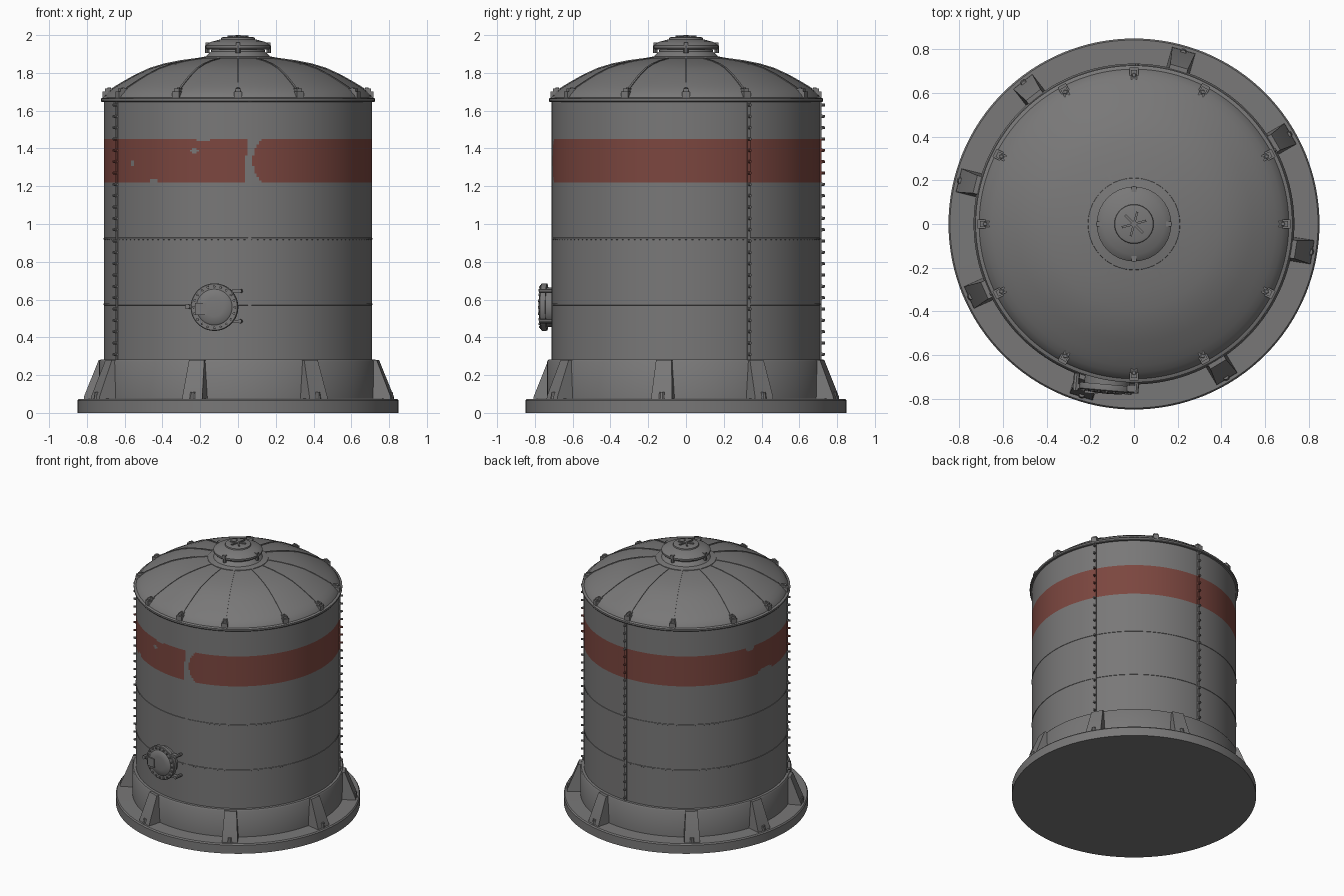
import bpy, bmesh, math
from mathutils import Matrix, Vector

if "Cube" in bpy.data.objects:
    bpy.data.objects.remove(bpy.data.objects["Cube"])


def material(name, rgb):
    m = bpy.data.materials.new(name)
    m.diffuse_color = (*rgb, 1)
    m.use_nodes = True
    m.node_tree.nodes["Principled BSDF"].inputs["Base Color"].default_value = m.diffuse_color
    return m


GREY = material("weathered grey", (0.19, 0.187, 0.187))
RED = material("faded red", (0.2, 0.062, 0.05))

BAND = (1.22, 1.45)
# worn patches in the band: angle, height, half angle, half height
CHIPS = [(251, 1.385, 1.7, 0.014), (231, 1.225, 2.5, 0.018), (255, 1.45, 3, 0.012),
         (218, 1.32, 0.8, 0.02), (164, 1.45, 3, 0.03), (176, 1.225, 6, 0.025)]


def is_red(p):
    if not BAND[0] < p.z < BAND[1] or math.hypot(p.x, p.y) < 0.69:
        return False
    a = math.degrees(math.atan2(p.y, p.x)) % 360
    t = (p.z - 1.335) / 0.115
    left = 274.2 if t > -0.2 else 272.8
    if t > -0.2 and t < 0.25:
        left = 273.2
    if left < a < 276.3 + 4 * t * t:
        return False
    return all(((a - c[0]) / c[2]) ** 2 + ((p.z - c[1]) / c[3]) ** 2 > 1 for c in CHIPS)


def finish(bm, name, matrix=None, painted=False, angle=35):
    if matrix:
        bm.transform(matrix)
    me = bpy.data.meshes.new(name)
    me.materials.append(GREY)
    if painted:
        me.materials.append(RED)
        for f in bm.faces:
            f.material_index = int(is_red(f.calc_center_median()))
    bm.to_mesh(me)
    bm.free()
    ob = bpy.data.objects.new(name, me)
    bpy.context.collection.objects.link(ob)
    bpy.ops.object.select_all(action='DESELECT')
    ob.select_set(True)
    bpy.context.view_layer.objects.active = ob
    bpy.ops.object.shade_smooth_by_angle(angle=math.radians(angle))
    return ob


def lathe(name, profile, segs=128, **kw):
    bm = bmesh.new()
    rings = [[bm.verts.new((r * math.cos(2 * math.pi * i / segs),
                            r * math.sin(2 * math.pi * i / segs), z))
              for i in range(segs)] for r, z in profile]
    for a, b in zip(rings, rings[1:]):
        for i in range(segs):
            j = (i + 1) % segs
            bm.faces.new((a[i], a[j], b[j], b[i]))
    bmesh.ops.remove_doubles(bm, verts=bm.verts, dist=1e-5)
    return finish(bm, name, **kw)


def polar(deg, r=0, z=0):
    return Matrix.Rotation(math.radians(deg), 4, 'Z') @ Matrix.Translation((r, 0, z))


def box(bm, m, size):
    bmesh.ops.create_cube(bm, size=1, matrix=m @ Matrix.Diagonal((*size, 1)))


def rod(bm, m, radius, depth, segs=8, tip=None):
    bmesh.ops.create_cone(bm, cap_ends=True, segments=segs, radius1=radius,
                          radius2=radius if tip is None else tip, depth=depth, matrix=m)


def strip(bm, deg, profile, half, proud):
    """Thin raised bar following an (r, z) profile at one angle."""
    rot = polar(deg)
    rows = []
    for i, (r, z) in enumerate(profile):
        p, q = profile[max(i - 1, 0)], profile[min(i + 1, len(profile) - 1)]
        n = Vector((q[1] - p[1], p[0] - q[0])).normalized()
        pts = [(n.x * k + r, y, n.y * k + z) for y, k in
               ((-half, -0.01), (-half, proud), (half, proud), (half, -0.01))]
        rows.append([bm.verts.new(rot @ Vector(c)) for c in pts])
    for a, b in zip(rows, rows[1:]):
        for i in range(3):
            bm.faces.new((a[i], a[i + 1], b[i + 1], b[i]))
    bm.faces.new(rows[0][::-1])
    bm.faces.new(rows[-1])


OUTWARD = Matrix.Rotation(math.pi / 2, 4, 'Y')

# foundation slab and plinth ring
lathe("base_slab", [(0, 0), (0.85, 0), (0.85, 0.065), (0.843, 0.074), (0.72, 0.076)])
lathe("plinth_ring", [(0.735, 0.07), (0.735, 0.272), (0.728, 0.282), (0.70, 0.284)])

# tank wall with fine rows where the red band is
rows = [0.27, 0.55, 0.9, BAND[0]]
rows += [BAND[0] + (BAND[1] - BAND[0]) * i / 24 for i in range(1, 25)] + [1.66]
lathe("tank_wall", [(0.71, z) for z in rows], segs=360, painted=True)

# horizontal weld lines
for i, z in enumerate((0.575, 0.922)):
    lathe(f"weld_ring_{i + 1}", [(0.709, z - 0.006), (0.7125, z - 0.004),
                                 (0.7125, z + 0.004), (0.709, z + 0.006)])

# vertical wall seams and their rivets
bm = bmesh.new()
for deg in (27.7, 89, 206, 275):
    strip(bm, deg, [(0.71, z) for z in (0.28, BAND[0], BAND[1], 1.652)], 0.009,
          0.004 if deg == 275 else 0.008)
finish(bm, "wall_seams", painted=True)
bm = bmesh.new()
for deg in (27.7, 89, 206):
    for i in range(23):
        rod(bm, polar(deg, 0.721, 0.31 + i * 0.06) @ OUTWARD, 0.010, 0.03, tip=0.007)
finish(bm, "seam_rivets", painted=True)

# top rim and domed roof
lathe("roof_rim", [(0.70, 1.645), (0.722, 1.647), (0.726, 1.652), (0.726, 1.664),
                   (0.72, 1.668), (0.69, 1.67)])
DOME = [(0.712, 1.664), (0.702, 1.682), (0.68, 1.704), (0.65, 1.726), (0.61, 1.750),
        (0.54, 1.789), (0.464, 1.824), (0.39, 1.846), (0.306, 1.863), (0.21, 1.876)]
lathe("domed_roof", DOME + [(0.13, 1.884)])

# roof seams and rim clips
bm, clips = bmesh.new(), bmesh.new()
for quarter in (0, 180):
    for a in (0, 27, 62.5, 90, 117.5, 153):
        deg = a + quarter
        strip(bm, deg, DOME[2:], 0.006, 0.004)
        box(clips, polar(deg, 0.692, 1.685), (0.05, 0.042, 0.035))
        box(clips, polar(deg, 0.682, 1.702), (0.045, 0.028, 0.03))
        rod(clips, polar(deg, 0.682, 1.715), 0.013, 0.016, tip=0.008)
finish(bm, "roof_seams")
finish(clips, "roof_clips")

# vent collar, neck and cap
lathe("vent_collar", [(0.212, 1.872), (0.21, 1.88), (0.17, 1.887), (0.158, 1.9),
                      (0.143, 1.912), (0.14, 1.93)], segs=64)
lathe("vent_cap", [(0.13, 1.922), (0.165, 1.925), (0.171, 1.932), (0.171, 1.945),
                   (0.162, 1.952), (0.14, 1.965), (0.09, 1.978), (0.088, 1.987),
                   (0.075, 1.991), (0, 1.992)], segs=64)
bm = bmesh.new()
for deg in range(0, 360, 90):
    box(bm, polar(deg, 0.15, 1.946), (0.045, 0.022, 0.03))
    rod(bm, polar(deg, 0.162, 1.925), 0.012, 0.04)
for deg in range(0, 360, 60):
    box(bm, polar(deg + 15, 0.03, 1.993), (0.055, 0.01, 0.012))
rod(bm, polar(0, 0, 1.993), 0.014, 0.014, 12)
finish(bm, "vent_lugs")

# sloped buttresses around the plinth, each with a foot bolt
bm, bolts = bmesh.new(), bmesh.new()
for deg in (-59, -9, 30, 74, 128, 166, 204, 253):
    rot = polar(deg)
    side = [(0.71, 0.07, 0.055), (0.828, 0.07, 0.055), (0.826, 0.088, 0.055),
            (0.75, 0.279, 0.042), (0.71, 0.279, 0.042)]
    lo, hi = [[bm.verts.new(rot @ Vector((r, s * w, z))) for r, z, w in side] for s in (-1, 1)]
    bm.faces.new(lo)
    bm.faces.new(hi[::-1])
    for i in range(5):
        j = (i + 1) % 5
        bm.faces.new((lo[j], lo[i], hi[i], hi[j]))
    rod(bolts, polar(deg, 0.815, 0.092), 0.02, 0.036, 10, tip=0.014)
bmesh.ops.recalc_face_normals(bm, faces=bm.faces)
finish(bm, "buttresses")
finish(bolts, "buttress_bolts")

# round access hatch: built along z, then turned to face the front
HATCH = (Matrix.Translation((-0.12, -0.70, 0.56)) @ Matrix.Rotation(math.radians(-5), 4, 'Z')
         @ Matrix.Rotation(math.pi / 2, 4, 'X'))
lathe("hatch_neck", [(0.105, -0.04), (0.105, 0.05)], segs=48, matrix=HATCH)
lathe("hatch_cover", [(0.1, 0.035), (0.124, 0.035), (0.126, 0.04), (0.126, 0.062),
                      (0.122, 0.066), (0.095, 0.066), (0.088, 0.072), (0.05, 0.077),
                      (0, 0.078)], segs=48, matrix=HATCH)
bm = bmesh.new()
for i in range(20):
    rod(bm, polar(i * 18, 0.11, 0.068), 0.007, 0.012, 6)
# handle plate, hinge on the left, clamps on the right
box(bm, Matrix.Translation((-0.07, -0.01, 0.076)), (0.06, 0.065, 0.014))
box(bm, Matrix.Translation((-0.125, 0.003, 0.055)), (0.06, 0.022, 0.02))
rod(bm, Matrix.Translation((-0.142, 0.003, 0.035)), 0.014, 0.08)
for y in (-0.075, 0.085):
    box(bm, Matrix.Translation((0.115, y, 0.045)), (0.045, 0.016, 0.03))
    rod(bm, Matrix.Translation((0.135, y, 0.03)), 0.011, 0.07)
finish(bm, "hatch_fittings", matrix=HATCH)
